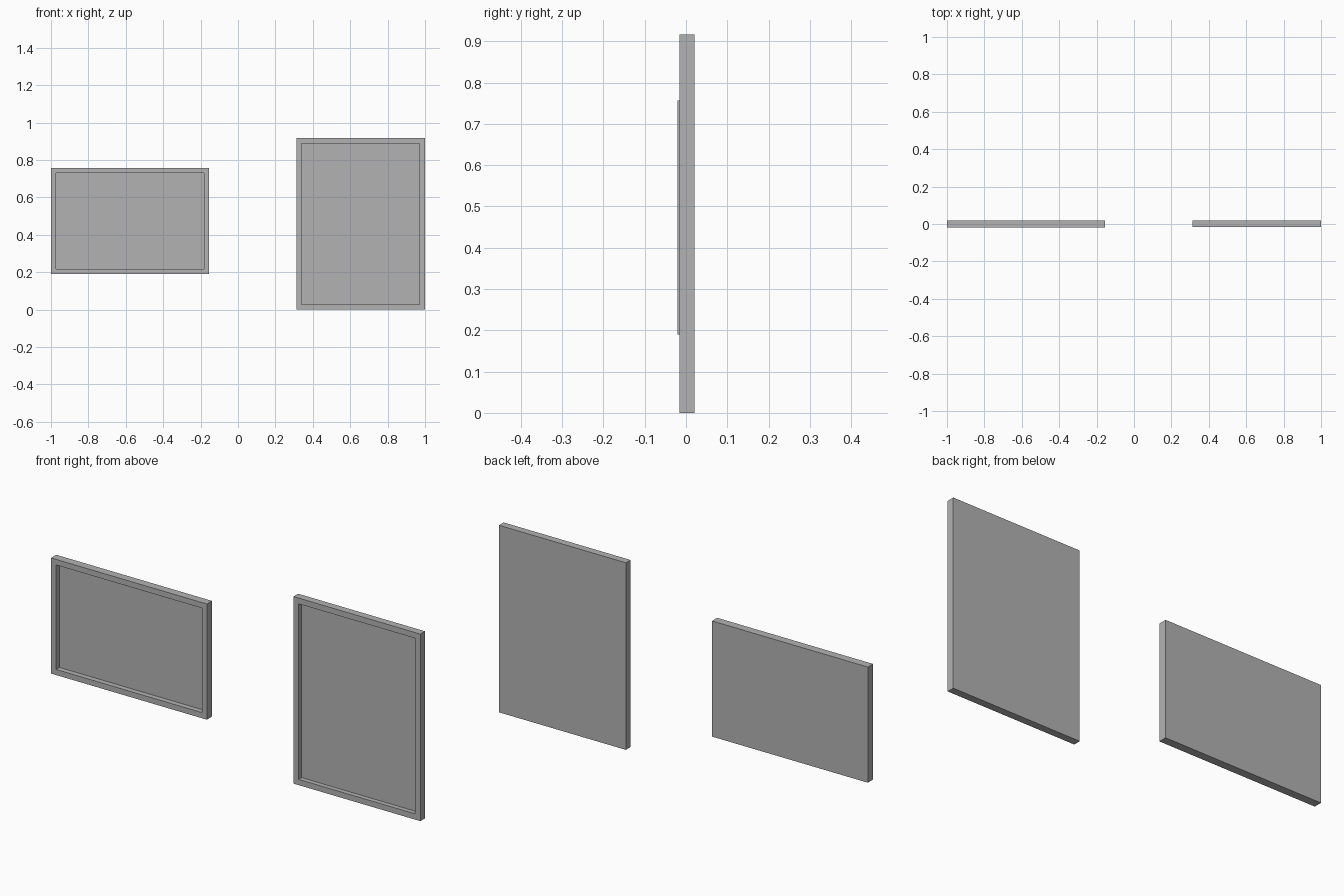
import bpy
import bmesh

cube = bpy.data.objects.get("Cube")
if cube:
    bpy.data.objects.remove(cube, do_unlink=True)

# Single plain grey
GREY = (0.45, 0.45, 0.45, 1)
grey = bpy.data.materials.new("plain_grey")
grey.use_nodes = True
grey.diffuse_color = GREY
grey.node_tree.nodes["Principled BSDF"].inputs["Base Color"].default_value = GREY


def picture_frame(name, x0, x1, y0, y1, z0, z1, border, depth):
    """Flat box whose front face is inset by the border and pushed back."""
    bm = bmesh.new()
    bmesh.ops.create_cube(bm, size=1)
    bmesh.ops.scale(bm, vec=(x1 - x0, y1 - y0, z1 - z0), verts=bm.verts)
    bmesh.ops.translate(bm, vec=((x0 + x1) / 2, (y0 + y1) / 2, (z0 + z1) / 2), verts=bm.verts)
    front = min(bm.faces, key=lambda f: f.calc_center_median().y)

    # Frame border
    bmesh.ops.inset_region(bm, faces=[front], thickness=border)

    # Recessed panel with straight walls
    result = bmesh.ops.extrude_face_region(bm, geom=[front])
    panel = [v for v in result["geom"] if isinstance(v, bmesh.types.BMVert)]
    if front.is_valid:
        bmesh.ops.delete(bm, geom=[front], context="FACES_ONLY")
    bmesh.ops.translate(bm, vec=(0, depth, 0), verts=panel)
    bmesh.ops.recalc_face_normals(bm, faces=bm.faces)

    mesh = bpy.data.meshes.new(name)
    bm.to_mesh(mesh)
    bm.free()
    mesh.materials.append(grey)
    obj = bpy.data.objects.new(name, mesh)
    bpy.context.collection.objects.link(obj)
    return obj


# Wide frame on the model's right, tall frame on its left
picture_frame("landscape_frame", -1, -0.155, -0.02, 0.02, 0.19, 0.757, 0.039, 0.026)
picture_frame("portrait_frame", 0.312, 1, -0.016, 0.02, 0, 0.917, 0.04, 0.023)
